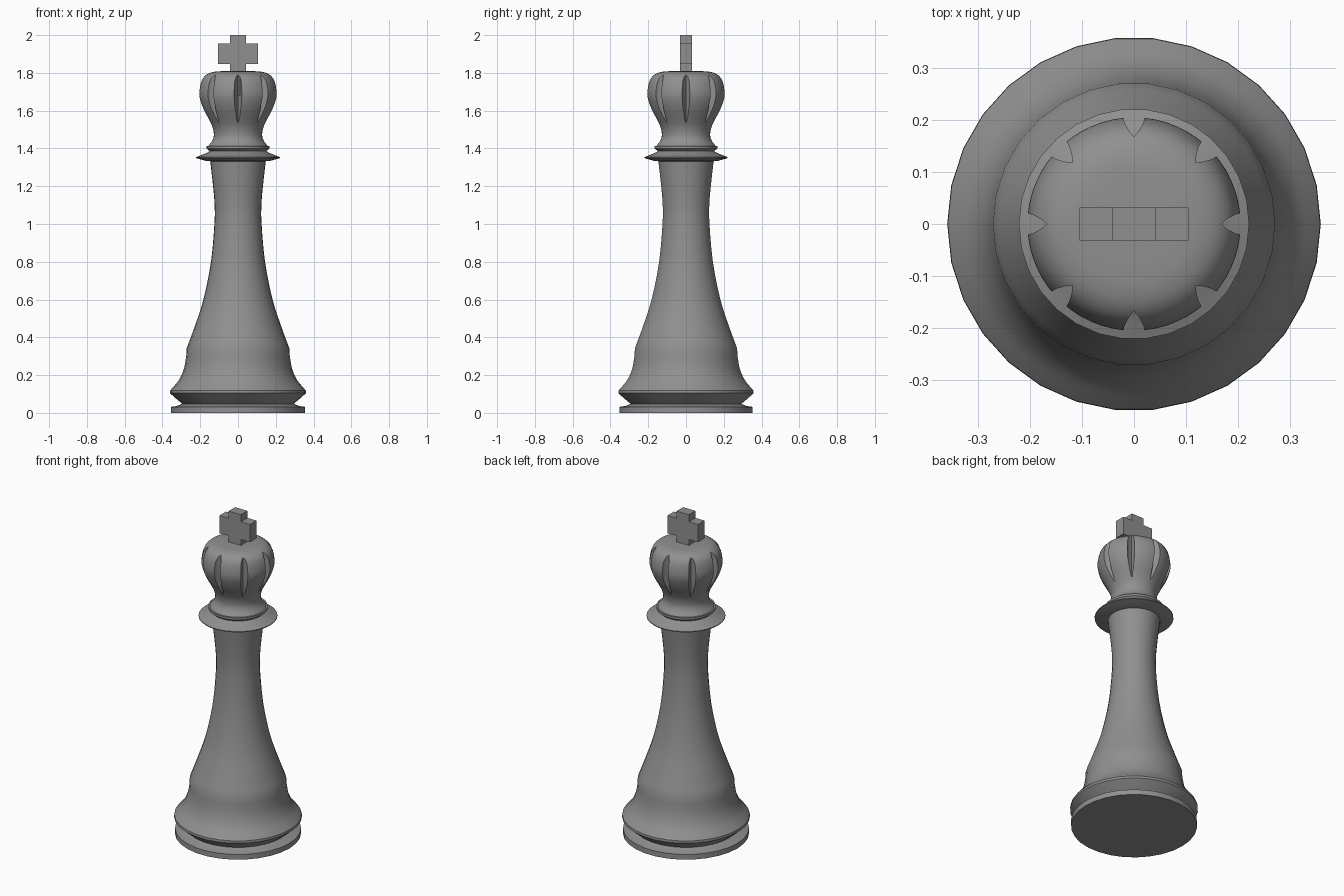
import bpy, bmesh
from math import cos, sin, pi, radians
from mathutils import Vector

if "Cube" in bpy.data.objects:
    bpy.data.objects.remove(bpy.data.objects["Cube"])

# Dark grey finish shared by all parts
dark = bpy.data.materials.new("dark_grey")
dark.diffuse_color = (0.28, 0.28, 0.28, 1)
dark.use_nodes = True
dark.node_tree.nodes["Principled BSDF"].inputs["Base Color"].default_value = dark.diffuse_color


def add_object(name, bm):
    bmesh.ops.recalc_face_normals(bm, faces=bm.faces[:])
    mesh = bpy.data.meshes.new(name)
    bm.to_mesh(mesh)
    bm.free()
    mesh.materials.append(dark)
    ob = bpy.data.objects.new(name, mesh)
    bpy.context.collection.objects.link(ob)
    return ob


def activate(ob):
    bpy.ops.object.select_all(action='DESELECT')
    ob.select_set(True)
    bpy.context.view_layer.objects.active = ob


def smooth(ob, angle=30):
    activate(ob)
    bpy.ops.object.shade_smooth_by_angle(angle=radians(angle))


def spline(pts, n=4):
    """Smooth (radius, z) curve through the given points."""
    p = [Vector(q) for q in pts]
    p = [2 * p[0] - p[1]] + p + [2 * p[-1] - p[-2]]
    out = []
    for a, b, c, d in zip(p, p[1:], p[2:], p[3:]):
        for i in range(n):
            t = i / n
            out.append(0.5 * (2 * b + (c - a) * t + (2 * a - 5 * b + 4 * c - d) * t * t
                              + (3 * b - a - 3 * c + d) * t ** 3))
    return [tuple(q) for q in out] + [tuple(pts[-1])]


def loft(bm, rings):
    """Skin a stack of closed vertex rings and cap both ends."""
    rings = [[bm.verts.new(co) for co in r] for r in rings]
    n = len(rings[0])
    for lo, hi in zip(rings, rings[1:]):
        for i in range(n):
            j = (i + 1) % n
            bm.faces.new((lo[i], lo[j], hi[j], hi[i]))
    bm.faces.new(rings[0][::-1])
    bm.faces.new(rings[-1])


def lathe(name, profile, sides):
    bm = bmesh.new()
    loft(bm, [[(r * cos(2 * pi * i / sides), r * sin(2 * pi * i / sides), z)
               for i in range(sides)] for r, z in profile])
    return add_object(name, bm)


# Base, tapering stem and collar
foot = [(0.355, 0), (0.355, 0.032), (0.325, 0.036), (0.295, 0.048),
        (0.325, 0.073), (0.36, 0.104), (0.359, 0.118)]
flare = spline([(0.349, 0.13), (0.312, 0.175), (0.286, 0.235), (0.274, 0.304)], 3)
stem = spline([(0.272, 0.342), (0.232, 0.45), (0.183, 0.6), (0.143, 0.8), (0.125, 1.0),
               (0.124, 1.1), (0.132, 1.2), (0.147, 1.332)], 3)
collar = [(0.170, 1.334), (0.222, 1.349), (0.222, 1.354), (0.166, 1.376), (0.150, 1.386),
          (0.167, 1.400), (0.167, 1.413), (0.12, 1.415)]
smooth(lathe("base_stem_and_collar", foot + flare + stem + collar, 30))

# Bulbous crown
crown = lathe("crown", spline([(0.158, 1.412), (0.137, 1.44), (0.128, 1.47), (0.134, 1.51),
                               (0.152, 1.55), (0.184, 1.61), (0.204, 1.67), (0.203, 1.72),
                               (0.190, 1.765), (0.165, 1.792), (0.13, 1.805),
                               (0.088, 1.809)]), 60)

# Eight pointed flutes carved into the crown
bm = bmesh.new()
section = [(0, 0), (0.012, 0.010), (0.027, 0.018), (0.045, 0.022), (0.1, 0.022)]
section += [(u, -v) for u, v in section[:0:-1]]
for k in range(8):
    a = k * pi / 4
    loft(bm, [[((r + u) * cos(a) - v * sin(a), (r + u) * sin(a) + v * cos(a), z)
               for u, v in section]
              for r, z in ((0.142, 1.538), (0.160, 1.60), (0.168, 1.68), (0.168, 1.83))])
cutter = add_object("flute_cutter", bm)
cutter.hide_render = True
mod = crown.modifiers.new("flutes", 'BOOLEAN')
mod.operation = 'DIFFERENCE'
mod.solver = 'EXACT'
mod.object = cutter
activate(crown)
bpy.ops.object.modifier_apply(modifier=mod.name)
bpy.data.objects.remove(cutter)
smooth(crown)

# Cross finial
half = [(0.042, 1.80), (0.042, 1.846), (0.105, 1.846), (0.105, 1.956), (0.042, 1.956), (0.042, 2.0)]
outline = half + [(-x, z) for x, z in reversed(half)]
bm = bmesh.new()
loft(bm, [[(x, y, z) for x, z in outline] for y in (-0.032, 0.032)])
add_object("cross", bm)
